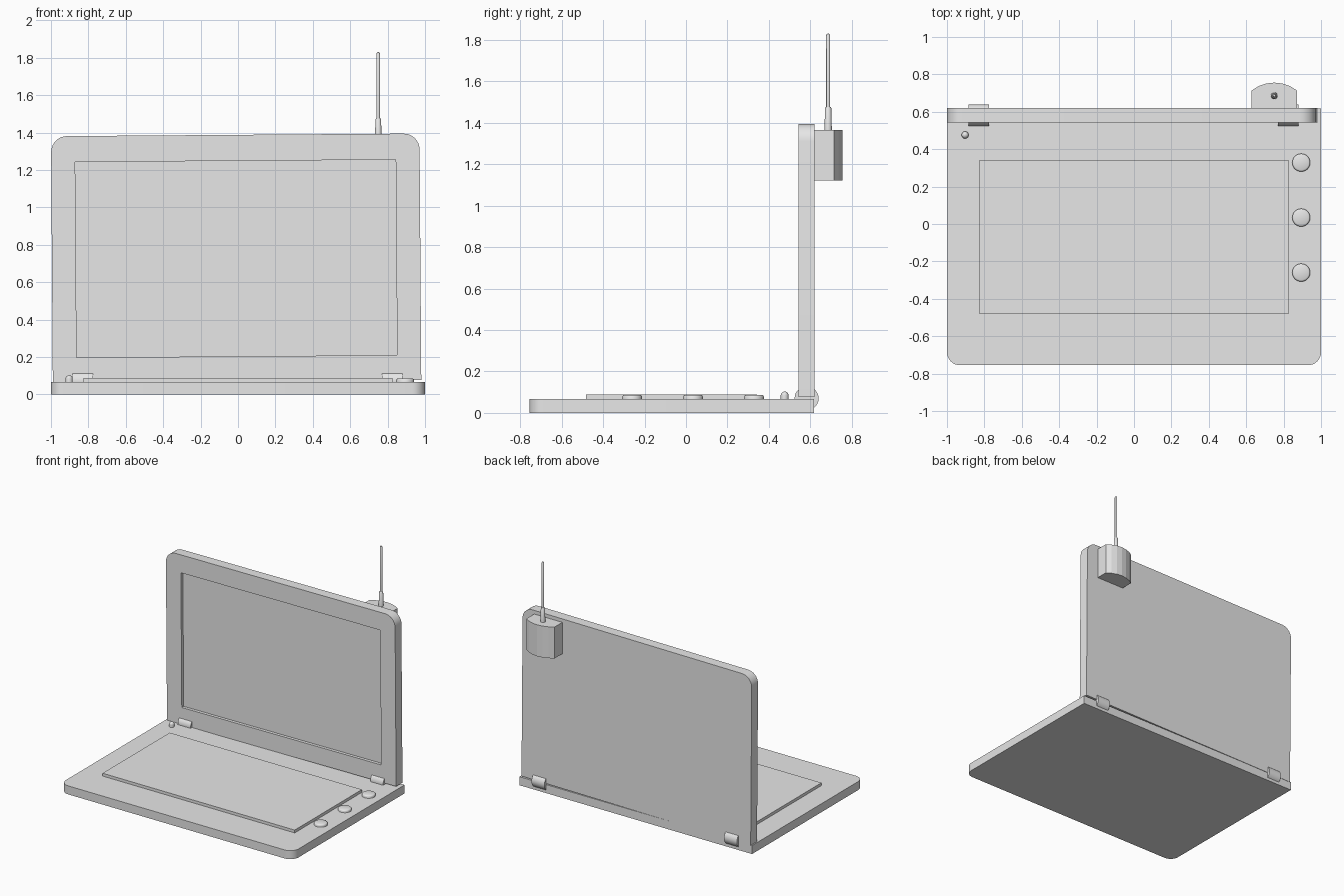
import bpy, bmesh, math
from mathutils import Matrix, Vector

if "Cube" in bpy.data.objects:
    bpy.data.objects.remove(bpy.data.objects["Cube"])

grey = bpy.data.materials.new("plain_grey")
grey.diffuse_color = (0.8, 0.8, 0.8, 1)
grey.use_nodes = True
grey.node_tree.nodes["Principled BSDF"].inputs["Base Color"].default_value = grey.diffuse_color

TILT = math.radians(-0.42)      # the lid leans very slightly sideways
PIVOT = (-0.005, 0, 0.07)       # bottom centre of the lid


def finish(name, bm, smooth=True):
    bmesh.ops.recalc_face_normals(bm, faces=bm.faces)
    mesh = bpy.data.meshes.new(name)
    bm.to_mesh(mesh)
    bm.free()
    mesh.materials.append(grey)
    ob = bpy.data.objects.new(name, mesh)
    bpy.context.collection.objects.link(ob)
    if smooth:
        bpy.ops.object.select_all(action='DESELECT')
        ob.select_set(True)
        bpy.context.view_layer.objects.active = ob
        bpy.ops.object.shade_smooth_by_angle(angle=math.radians(35))
    return ob


def arc(cx, cy, r, a0, a1, n=8):
    """Points along an arc, angles in degrees."""
    return [(cx + r * math.cos(math.radians(a0 + (a1 - a0) * i / n)),
             cy + r * math.sin(math.radians(a0 + (a1 - a0) * i / n)))
            for i in range(n + 1)]


def prism(name, points, low, high, axis='z', smooth=True):
    """Extrude a closed outline along z (outline in x, y) or y (outline in x, z)."""
    bm = bmesh.new()
    place = (lambda p: (p[0], p[1], low)) if axis == 'z' else (lambda p: (p[0], low, p[1]))
    face = bm.faces.new([bm.verts.new(place(p)) for p in points])
    move = Vector((0, 0, high - low)) if axis == 'z' else Vector((0, high - low, 0))
    new = bmesh.ops.extrude_face_region(bm, geom=[face])['geom']
    bmesh.ops.translate(bm, verts=[v for v in new if isinstance(v, bmesh.types.BMVert)], vec=move)
    return finish(name, bm, smooth)


def rect(x0, x1, y0, y1):
    return [(x0, y0), (x1, y0), (x1, y1), (x0, y1)]


def lathe(name, profile, x, y, sides=24):
    """Spin a (radius, z) profile around the vertical line through x, y."""
    bm = bmesh.new()
    verts = [bm.verts.new((r, 0, z)) for r, z in profile]
    edges = [bm.edges.new(pair) for pair in zip(verts, verts[1:])]
    bmesh.ops.spin(bm, geom=verts + edges, cent=(0, 0, 0), axis=(0, 0, 1),
                   angle=math.tau, steps=sides)
    bmesh.ops.remove_doubles(bm, verts=bm.verts, dist=1e-5)
    bmesh.ops.translate(bm, verts=bm.verts, vec=(x, y, 0))
    return finish(name, bm)


# Base slab with rounded front corners
R = 0.07
prism("base", arc(-1 + R, -0.755 + R, R, 180, 270) + arc(1 - R, -0.755 + R, R, 270, 360)
      + [(1, 0.617), (-1, 0.617)], 0, 0.066)

# Raised pad
prism("pad", rect(-0.827, 0.825, -0.482, 0.343), 0.06, 0.088, smooth=False)

# Lid with rounded top corners and a sunken screen
W, H, R = 0.985, 1.318, 0.085
lid = prism("lid", [(-W, 0), (W, 0)] + arc(W - R, H - R, R, 0, 90)
            + arc(-W + R, H - R, R, 90, 180), 0.542, 0.62, axis='y')
cutter = prism("screen_cutter", rect(-0.857, 0.857, 0.134, 1.179), 0.5, 0.566,
               axis='y', smooth=False)
for ob in (lid, cutter):
    ob.location = PIVOT
    ob.rotation_euler = (0, TILT, 0)
cutter.hide_render = True
cutter.hide_set(True)
cut = lid.modifiers.new("screen_recess", 'BOOLEAN')
cut.operation = 'DIFFERENCE'
cut.solver = 'EXACT'
cut.object = cutter

# Hinge barrels
for side, x in (("left", -0.83), ("right", 0.825)):
    bm = bmesh.new()
    bmesh.ops.create_cone(bm, cap_ends=True, segments=28, radius1=0.058, radius2=0.058,
                          depth=0.11,
                          matrix=Matrix.Translation((x, 0.582, 0.07))
                          @ Matrix.Rotation(math.pi / 2, 4, 'Y'))
    finish(side + "_hinge", bm)

# Three round knobs and a small round-topped peg
for i, y in enumerate((0.328, 0.034, -0.26)):
    lathe("knob_%d" % (i + 1), [(0.048, 0.06), (0.048, 0.078), (0.045, 0.083),
                                (0.039, 0.086), (0, 0.086)], 0.894, y, 32)
lathe("peg", [(0.019, 0.06)] + arc(0, 0.084, 0.019, 0, 90, 5), -0.903, 0.476, 16)

# Antenna housing with a bowed back
half, rise = 0.121, 0.042
rad = (half ** 2 + rise ** 2) / (2 * rise)
span = math.degrees(math.asin(half / rad))
prism("antenna_housing", [(0.75 - half, 0.6), (0.75 + half, 0.6)]
      + arc(0.75, 0.756 - rad, rad, 90 - span, 90 + span, 6), 1.122, 1.366, smooth=False)

# Antenna socket and rod
lathe("antenna_socket", [(0.018, 1.36), (0.015, 1.472), (0.012, 1.476), (0, 1.476)],
      0.75, 0.686, 16)
lathe("antenna_rod", [(0.0095, 1.47), (0.0095, 1.822), (0.006, 1.829), (0, 1.831)],
      0.75, 0.686, 12)
